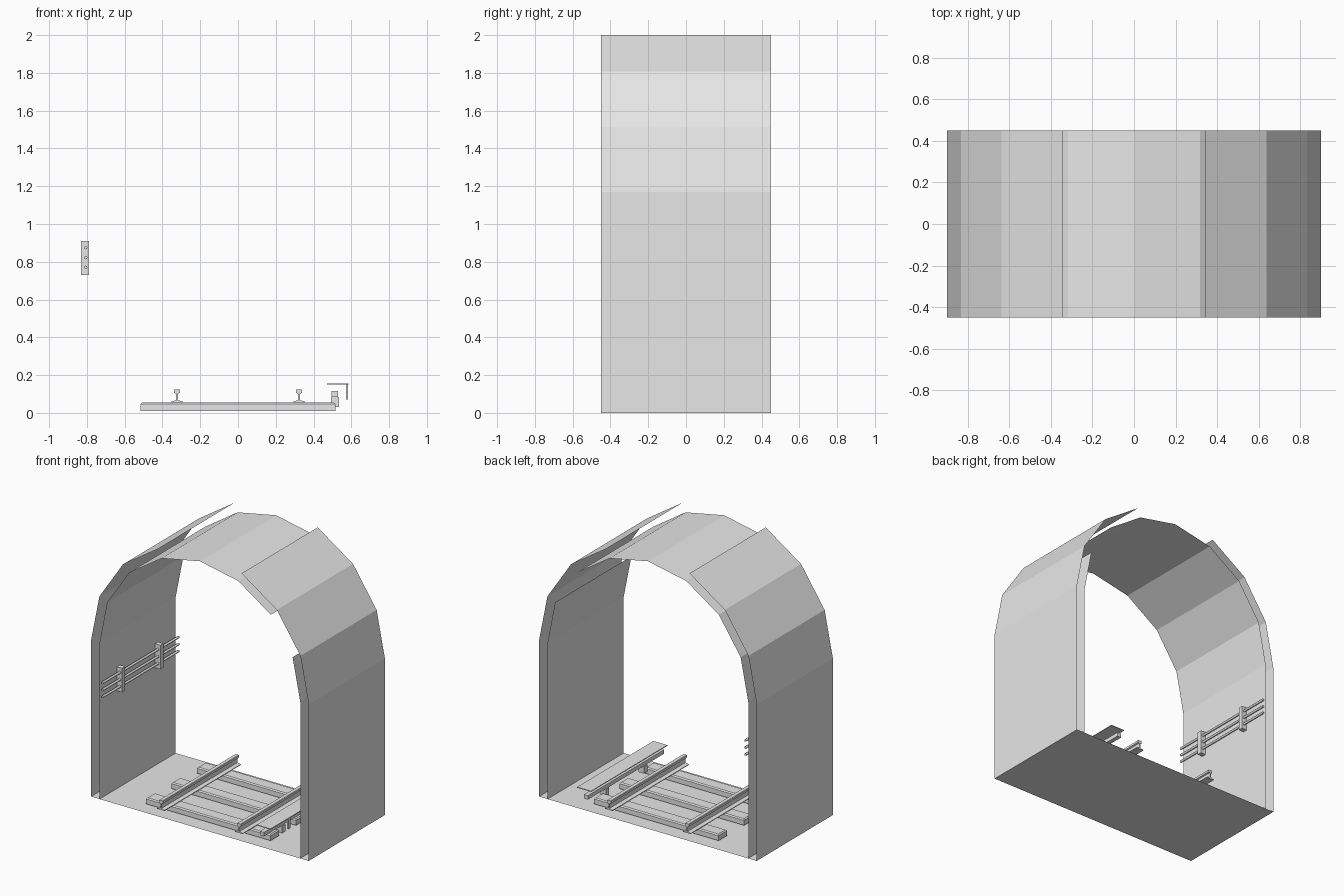
import bpy, bmesh, math

cube = bpy.data.objects.get("Cube")
if cube:
    bpy.data.objects.remove(cube, do_unlink=True)

HALF = 0.45        # half length of the tunnel section
SPRING = 1.17      # height where the arch begins
STEP = math.pi / 8

grey = bpy.data.materials.new("light_grey")
grey.use_nodes = True
grey.diffuse_color = (0.8, 0.8, 0.8, 1)
bsdf = next(n for n in grey.node_tree.nodes if n.type == 'BSDF_PRINCIPLED')
bsdf.inputs["Base Color"].default_value = (0.8, 0.8, 0.8, 1)


def finish(name, bm):
    mesh = bpy.data.meshes.new(name)
    bm.to_mesh(mesh)
    bm.free()
    mesh.materials.append(grey)
    obj = bpy.data.objects.new(name, mesh)
    bpy.context.collection.objects.link(obj)
    return obj


def sheet(name, path, flip=False):
    """Thin open surface swept along y from an x-z path."""
    bm = bmesh.new()
    rows = [[bm.verts.new((x, y, z)) for y in (-HALF, HALF)] for x, z in path]
    for a, b in zip(rows, rows[1:]):
        face = bm.faces.new((a[0], b[0], b[1], a[1]))
        if flip:
            face.normal_flip()
    return finish(name, bm)


def prism(name, profile, y0=-HALF, y1=HALF):
    """Solid with a closed x-z profile, extruded along y."""
    bm = bmesh.new()
    face = bm.faces.new([bm.verts.new((x, y0, z)) for x, z in profile])
    ext = bmesh.ops.extrude_face_region(bm, geom=[face])
    verts = [v for v in ext["geom"] if isinstance(v, bmesh.types.BMVert)]
    bmesh.ops.translate(bm, verts=verts, vec=(0, y1 - y0, 0))
    bmesh.ops.recalc_face_normals(bm, faces=bm.faces)
    return finish(name, bm)


def box(name, x0, x1, z0, z1, y0=-HALF, y1=HALF):
    return prism(name, [(x0, z0), (x1, z0), (x1, z1), (x0, z1)], y0, y1)


def arc(radius, first, last):
    return [(radius * math.cos(i * STEP), SPRING + radius * math.sin(i * STEP))
            for i in range(first, last + 1)]


# Floor and outer shell, open along the crown
sheet("floor", [(-0.9, 0), (0.9, 0)], flip=True)
sheet("outer_shell_left", [(0.9, 0)] + arc(0.9, 0, 3), flip=True)
sheet("outer_shell_right", arc(0.9, 5, 8) + [(-0.9, 0)], flip=True)

# Inner lining, with one open panel on the left haunch
sheet("lining_left_wall", [(0.83, 0)] + arc(0.83, 0, 1))
sheet("lining_arch", arc(0.83, 2, 8) + [(-0.83, 0)])

# Sleepers with bevelled top edges
for i, y in enumerate((-0.3, 0, 0.3)):
    sleeper = box(f"sleeper_{i + 1}", -0.515, 0.515, 0.01, 0.055, y - 0.05, y + 0.05)
    bm = bmesh.new()
    bm.from_mesh(sleeper.data)
    top = [e for e in bm.edges if all(v.co.z > 0.05 for v in e.verts)]
    bmesh.ops.bevel(bm, geom=top, offset=0.008, segments=1, affect='EDGES')
    bm.to_mesh(sleeper.data)
    bm.free()

# Running rails: foot, web and head
half_rail = [(0.031, 0.055), (0.031, 0.06), (0.005, 0.067), (0.005, 0.102),
             (0.016, 0.106), (0.016, 0.122), (0.013, 0.125)]
rail = half_rail + [(-x, z) for x, z in reversed(half_rail)]
for name, cx in (("right_rail", -0.323), ("left_rail", 0.323)):
    prism(name, [(cx + x, z) for x, z in rail])

# Power rail with its cover board
box("power_rail", 0.496, 0.53, 0.085, 0.115)
box("cover_board", 0.47, 0.585, 0.15, 0.156)

for end, y in (("front", -0.225), ("back", 0.225)):
    box(f"{end}_power_rail_support", 0.492, 0.536, 0.03, 0.085, y - 0.02, y + 0.02)
    box(f"{end}_cover_bracket", 0.571, 0.582, 0.07, 0.15, y - 0.012, y + 0.012)
    # Wall brackets carrying the cables
    box(f"{end}_cable_bracket", -0.83, -0.788, 0.73, 0.91, y - 0.018, y + 0.018)

# Cables along the right wall
for i, z in enumerate((0.77, 0.822, 0.875)):
    ring = [(-0.806 + 0.009 * math.cos(a * STEP), z + 0.009 * math.sin(a * STEP))
            for a in range(0, 16, 2)]
    cable = prism(f"cable_{i + 1}", ring)
    bpy.ops.object.select_all(action='DESELECT')
    cable.select_set(True)
    bpy.context.view_layer.objects.active = cable
    bpy.ops.object.shade_smooth_by_angle(angle=math.radians(50))
